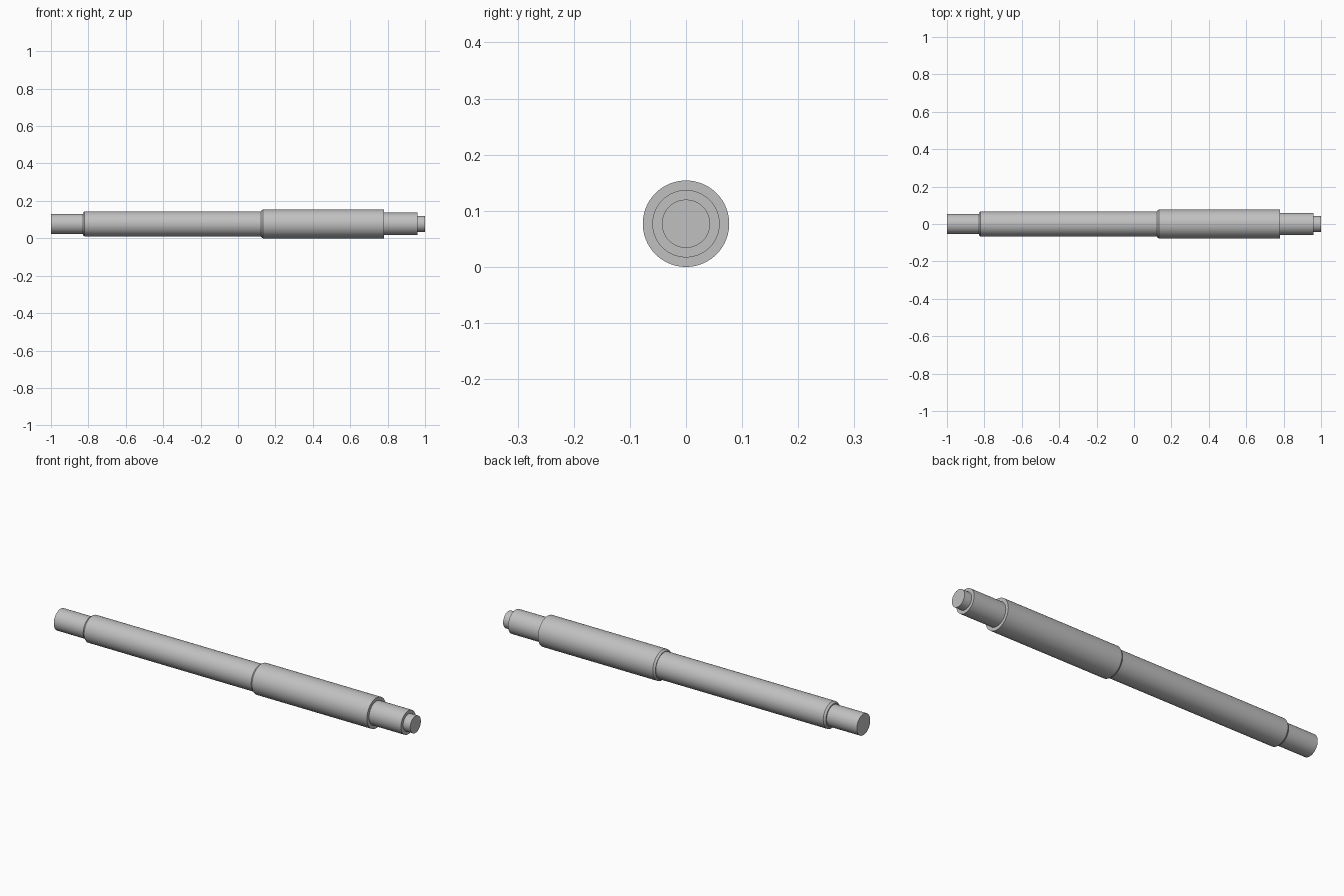
import bpy
import bmesh
import math
from mathutils import Vector

cube = bpy.data.objects.get("Cube")
if cube:
    bpy.data.objects.remove(cube, do_unlink=True)

SEGMENTS = 96
AXIS_Z = 0.077

steel = bpy.data.materials.new("steel grey")
steel.use_nodes = True
steel.diffuse_color = (0.53, 0.53, 0.53, 1)
steel.node_tree.nodes["Principled BSDF"].inputs["Base Color"].default_value = (0.53, 0.53, 0.53, 1)


def turn(name, profile):
    """Lathe (x, radius) points around the shaft axis and cap both ends."""
    bm = bmesh.new()
    rings = []
    for x, r in profile:
        angles = [math.tau * i / SEGMENTS for i in range(SEGMENTS)]
        rings.append([bm.verts.new(Vector((x, r * math.cos(a), r * math.sin(a)))) for a in angles])
    for a, b in zip(rings, rings[1:]):
        for i in range(SEGMENTS):
            j = (i + 1) % SEGMENTS
            bm.faces.new((a[i], a[j], b[j], b[i]))
    bm.faces.new(rings[0])
    bm.faces.new(rings[-1])
    bmesh.ops.recalc_face_normals(bm, faces=bm.faces)
    mesh = bpy.data.meshes.new(name)
    bm.to_mesh(mesh)
    bm.free()
    mesh.materials.append(steel)
    obj = bpy.data.objects.new(name, mesh)
    obj.location.z = AXIS_Z
    bpy.context.collection.objects.link(obj)
    bpy.ops.object.select_all(action="DESELECT")
    obj.select_set(True)
    bpy.context.view_layer.objects.active = obj
    bpy.ops.object.shade_smooth_by_angle(angle=math.radians(30))


# One turned shaft: journal, chamfered body, chamfered collar, journal, tip
turn("stepped_shaft", [
    (-1.0, 0.054), (-0.83, 0.054),
    (-0.83, 0.060), (-0.82, 0.067), (0.123, 0.067),
    (0.123, 0.070), (0.133, 0.077), (0.78, 0.077),
    (0.78, 0.060), (0.96, 0.060),
    (0.96, 0.043), (1.0, 0.043),
])
